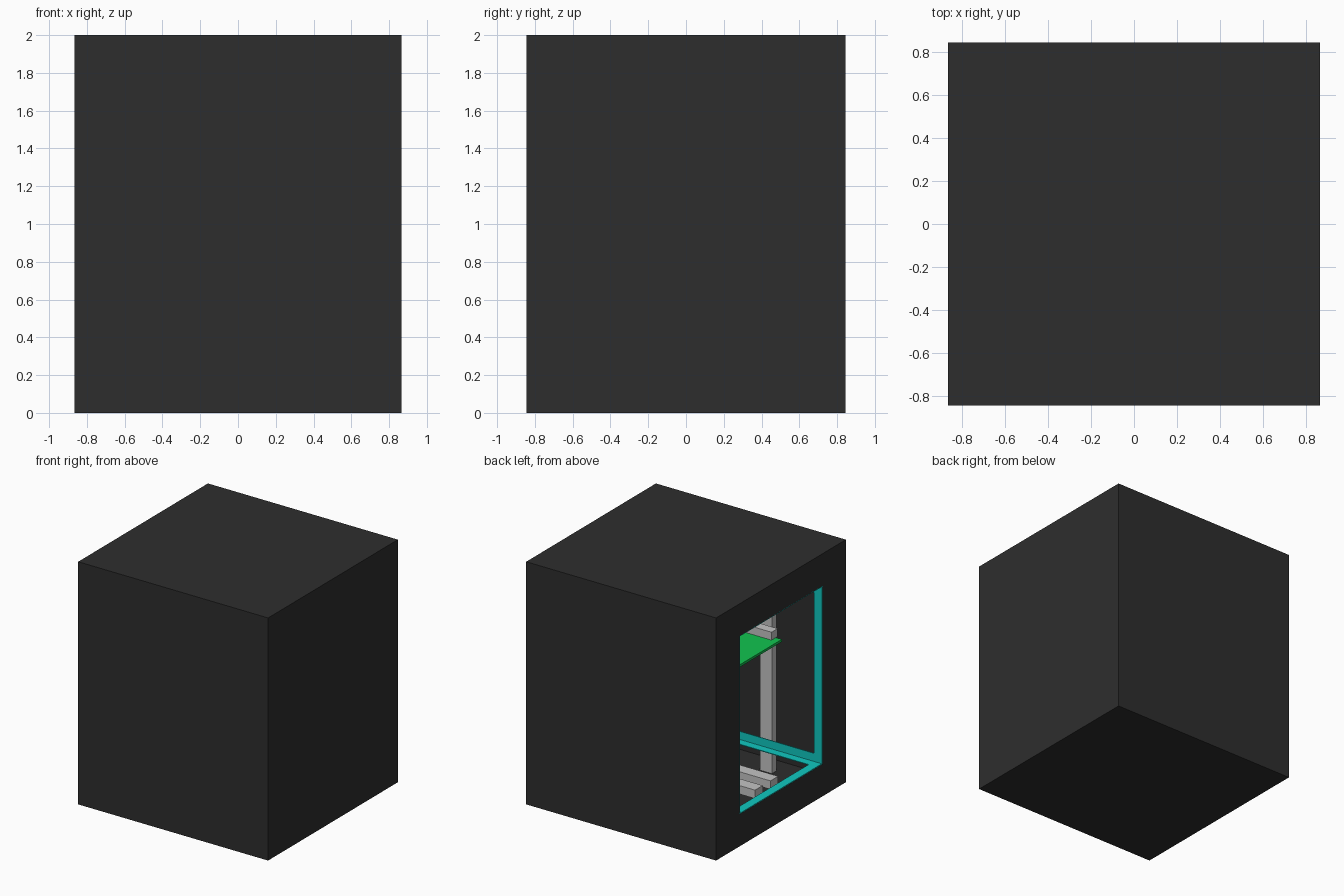
import bpy, bmesh
from mathutils import Vector

if "Cube" in bpy.data.objects:
    bpy.data.objects.remove(bpy.data.objects["Cube"])


def material(name, rgb):
    m = bpy.data.materials.new(name)
    m.diffuse_color = (*rgb, 1)
    m.use_nodes = True
    m.node_tree.nodes["Principled BSDF"].inputs["Base Color"].default_value = m.diffuse_color
    return m


BLACK = material("charcoal", (0.027, 0.027, 0.027))
TEAL = material("teal", (0.005, 0.58, 0.53))
GREEN = material("green", (0.006, 0.55, 0.08))
GREY = material("light grey", (0.55, 0.55, 0.55))


def boxes(name, spans, mat):
    """One object made of boxes, each given as (x0, x1, y0, y1, z0, z1)."""
    bm = bmesh.new()
    for x0, x1, y0, y1, z0, z1 in spans:
        lo = Vector((min(x0, x1), min(y0, y1), min(z0, z1)))
        hi = Vector((max(x0, x1), max(y0, y1), max(z0, z1)))
        for v in bmesh.ops.create_cube(bm, size=1)["verts"]:
            v.co = [(lo[i] + hi[i]) / 2 + v.co[i] * (hi[i] - lo[i]) for i in range(3)]
    mesh = bpy.data.meshes.new(name)
    bm.to_mesh(mesh)
    bm.free()
    mesh.materials.append(mat)
    ob = bpy.data.objects.new(name, mesh)
    bpy.context.collection.objects.link(ob)
    return ob


def cut(target, span):
    cutter = boxes("cutter", [span], BLACK)
    cutter.hide_render = True
    mod = target.modifiers.new("cut", "BOOLEAN")
    mod.operation, mod.solver, mod.object = "DIFFERENCE", "EXACT", cutter
    bpy.context.view_layer.objects.active = target
    bpy.ops.object.modifier_apply(modifier=mod.name)
    bpy.data.objects.remove(cutter, do_unlink=True)


X, Y, H = 0.866, 0.845, 2.0      # outer half sizes and height
WY, WZ, MID = 0.54, 0.735, 1.0   # opening half sizes, centre height
F, T = 0.073, 0.006              # flange width and sheet thickness
WALL = 0.03
S = (-1, 1)

# Hollow enclosure, open through a window on the left side
shell = boxes("enclosure", [(-X, X, -Y, Y, 0, H)], BLACK)
cut(shell, (-X + WALL, X - WALL, -Y + WALL, Y - WALL, WALL, H - WALL))
cut(shell, (-X - 0.1, -X + 0.1, -WY, WY, MID - WZ, MID + WZ))

# Teal lining: angle strips along x, plus strips around both ends
x0, x1 = -X + 0.001, X - WALL
lining = []
for sz in S:
    for sy in S:
        ye, ze = sy * WY, MID + sz * WZ
        lining.append((x0, x1, ye, ye - sy * F, ze, ze - sz * T))
        lining.append((x0, x1, ye, ye - sy * T, ze - sz * T, ze - sz * F))
for a, b in ((x0, x0 + F), (x1 - F, x1)):
    for s in S:
        lining.append((a, b, -WY + F, WY - F, MID + s * WZ, MID + s * (WZ - T)))
        lining.append((a, b, s * WY, s * (WY - T), MID - WZ + F, MID + WZ - F))
boxes("frame_lining", lining, TEAL)

# Green bed plate
boxes("bed_plate", [(-0.52, 0.52, -0.506, 0.506, 1.195, 1.215)], GREEN)

# Grey upright posts, bed crossbars and floor rails
boxes("posts", [(s * 0.363, s * 0.253, t * 0.60, t * 0.66, WALL, H - WALL)
                for s in S for t in S], GREY)
boxes("crossbars", [(-0.465, 0.465, t * 0.45, t * 0.53, 1.215, 1.28)
                    for t in S], GREY)
boxes("floor_rails", [(-0.735, 0.735, t * 0.1 - 0.05, t * 0.1 + 0.05, 0.21, 0.28)
                      for t in S], GREY)
